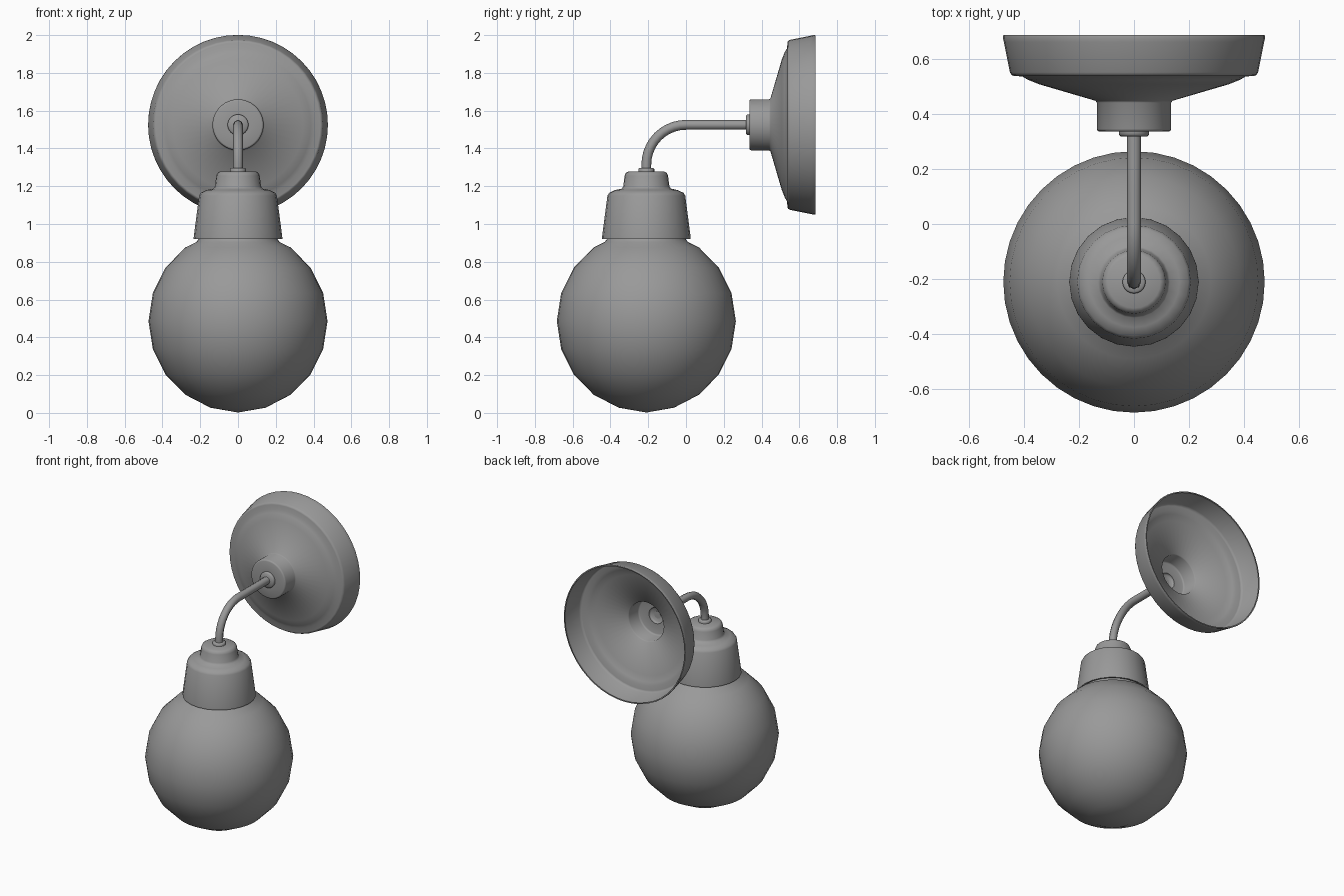
import bpy, bmesh
from math import sin, cos, pi, radians

if "Cube" in bpy.data.objects:
    bpy.data.objects.remove(bpy.data.objects["Cube"])

LAMP_Y, ARM_Z = -0.21, 1.525   # lamp axis, arm / wall plate axis

dark_grey = bpy.data.materials.new("dark_grey")
dark_grey.diffuse_color = (0.32, 0.32, 0.32, 1)
dark_grey.use_nodes = True
dark_grey.node_tree.nodes["Principled BSDF"].inputs["Base Color"].default_value = dark_grey.diffuse_color


def finish(obj, angle):
    obj.data.materials.append(dark_grey)
    bpy.ops.object.select_all(action='DESELECT')
    obj.select_set(True)
    bpy.context.view_layer.objects.active = obj
    bpy.ops.object.shade_smooth_by_angle(angle=radians(angle))


def lathe(name, profile, segments, place, angle):
    """Revolve (radius, height) points; place maps (u, v, height) to world."""
    bm = bmesh.new()
    rings = []
    for r, h in profile:
        rings.append([bm.verts.new(place(r * cos(2 * pi * i / segments),
                                         r * sin(2 * pi * i / segments), h))
                      for i in range(segments)])
    for a, b in zip(rings, rings[1:]):
        for i in range(segments):
            j = (i + 1) % segments
            bm.faces.new((a[i], a[j], b[j], b[i]))
    bmesh.ops.remove_doubles(bm, verts=bm.verts, dist=1e-5)
    bmesh.ops.recalc_face_normals(bm, faces=bm.faces)
    mesh = bpy.data.meshes.new(name)
    bm.to_mesh(mesh)
    bm.free()
    obj = bpy.data.objects.new(name, mesh)
    bpy.context.collection.objects.link(obj)
    finish(obj, angle)
    return obj


def upright(u, v, h):
    return (u, LAMP_Y + v, h)


def wallward(u, v, h):
    return (u, h, ARM_Z + v)


# Glass globe: 18 degree rings with a short neck tucked into the cap
globe = [(0.474 * cos(radians(a)), 0.486 + 0.482 * sin(radians(a)))
         for a in range(-90, 55, 18)]
globe[0] = (0, 0.002)
globe += [(0.22, 0.905), (0.205, 0.925), (0.205, 0.97)]
lathe("globe", globe, 40, upright, 60)

# Socket cap: tapered hollow cup with a stepped crown
lathe("socket_cap", [
    (0.222, 0.922), (0.235, 0.92), (0.234, 0.935), (0.206, 1.15),
    (0.197, 1.165), (0.165, 1.18), (0.13, 1.187), (0.122, 1.20),
    (0.115, 1.255), (0.109, 1.27), (0.095, 1.278), (0, 1.28)], 24, upright, 60)

# Small collar where the arm enters the cap
lathe("arm_collar", [(0.042, 1.278), (0.042, 1.292), (0.036, 1.297),
                     (0.02, 1.297)], 20, upright, 60)

# Wall plate: open-backed dish with a hollow boss and softened rim
lathe("wall_plate", [
    (0.466, 0.684), (0.474, 0.685), (0.476, 0.678), (0.472, 0.66),
    (0.45, 0.55), (0.444, 0.54), (0.436, 0.537), (0.405, 0.535),
    (0.385, 0.523), (0.345, 0.507), (0.14, 0.447), (0.135, 0.44),
    (0.135, 0.345), (0.132, 0.338), (0.125, 0.335), (0.055, 0.335),
    (0.055, 0.325), (0.048, 0.318), (0, 0.318)],
    48, wallward, 65)

# Bent arm tube
curve = bpy.data.curves.new("arm", 'CURVE')
curve.dimensions = '3D'
curve.bevel_depth = 0.026
curve.bevel_resolution = 2
curve.use_fill_caps = True
bend = 0.21
path = [(0, 0.319, ARM_Z)]
path += [(0, LAMP_Y + bend - bend * sin(t), ARM_Z - bend + bend * cos(t))
         for t in (pi / 2 * i / 10 for i in range(11))]
path += [(0, LAMP_Y, 1.27)]
spline = curve.splines.new('POLY')
spline.points.add(len(path) - 1)
for p, co in zip(spline.points, path):
    p.co = (*co, 1)
arm = bpy.data.objects.new("arm", curve)
bpy.context.collection.objects.link(arm)
bpy.ops.object.select_all(action='DESELECT')
arm.select_set(True)
bpy.context.view_layer.objects.active = arm
bpy.ops.object.convert(target='MESH')
finish(bpy.context.view_layer.objects.active, 50)
